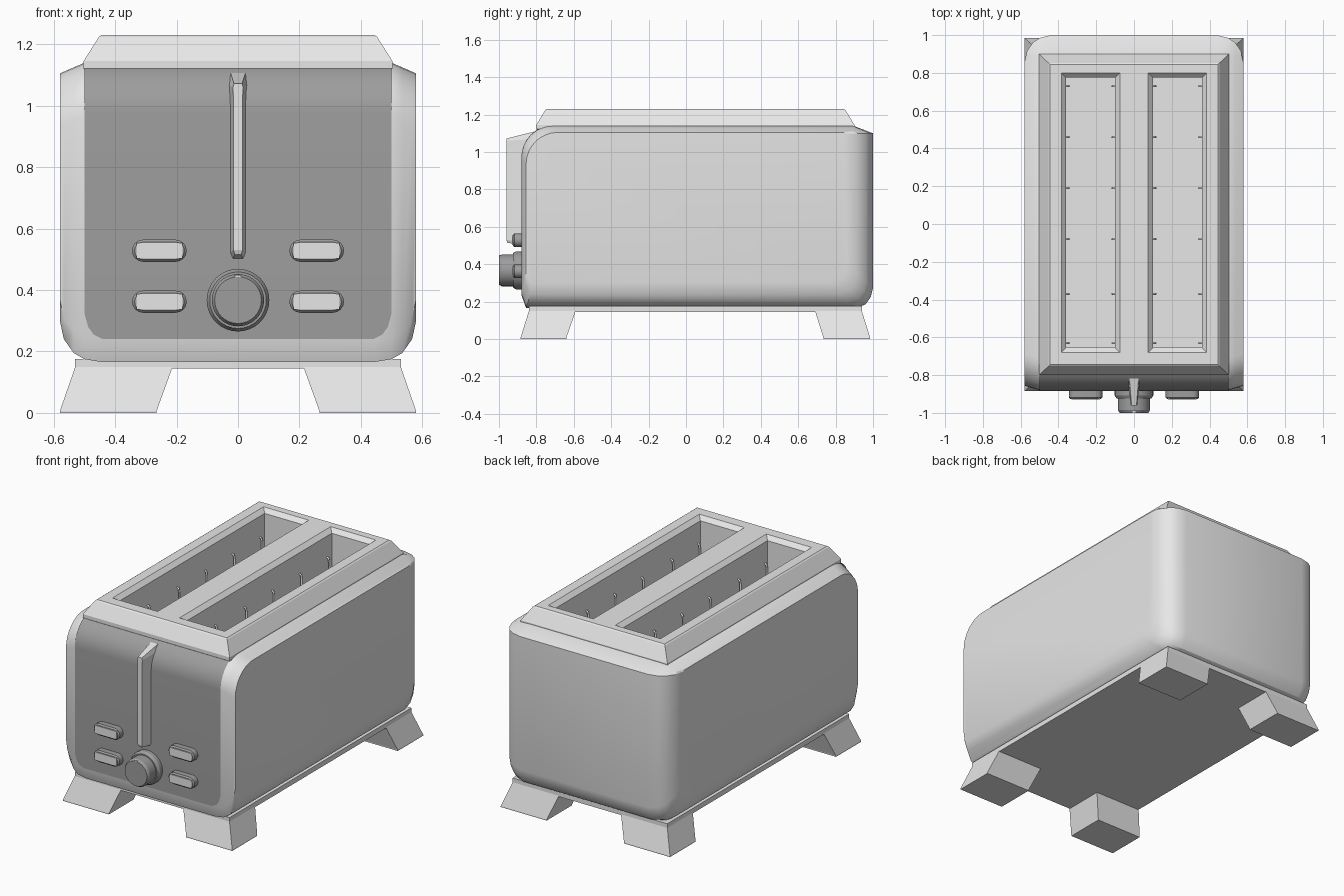
import bpy, bmesh, math

cube = bpy.data.objects.get("Cube")
if cube:
    bpy.data.objects.remove(cube, do_unlink=True)


def material(name, v):
    m = bpy.data.materials.new(name)
    m.use_nodes = True
    m.diffuse_color = (v, v, v, 1)
    m.node_tree.nodes["Principled BSDF"].inputs["Base Color"].default_value = (v, v, v, 1)
    return m


LIGHT = material("light grey", 0.8)
DARK = material("dark grey", 0.34)


def loft(name, rings, mat, smooth=None, closed=True):
    """Skin a list of equal-length rings; closed rings get end caps."""
    bm = bmesh.new()
    rows = [[bm.verts.new(p) for p in r] for r in rings]
    n = len(rows[0])
    for a, b in zip(rows, rows[1:]):
        for i in range(n if closed else n - 1):
            j = (i + 1) % n
            bm.faces.new((a[i], a[j], b[j], b[i]))
    if closed:
        bm.faces.new(rows[0])
        bm.faces.new(rows[-1])
        bmesh.ops.recalc_face_normals(bm, faces=bm.faces)
    me = bpy.data.meshes.new(name)
    bm.to_mesh(me)
    bm.free()
    ob = bpy.data.objects.new(name, me)
    bpy.context.collection.objects.link(ob)
    me.materials.append(mat)
    if smooth:
        shade(ob, smooth)
    return ob


def activate(ob):
    bpy.ops.object.select_all(action='DESELECT')
    ob.select_set(True)
    bpy.context.view_layer.objects.active = ob


def shade(ob, degrees):
    activate(ob)
    bpy.ops.object.shade_smooth_by_angle(angle=math.radians(degrees))


def rect(x0, x1, y0, y1, z):
    return [(x0, y0, z), (x1, y0, z), (x1, y1, z), (x0, y1, z)]


def box(name, x0, x1, y0, y1, z0, z1, mat):
    return loft(name, [rect(x0, x1, y0, y1, z0), rect(x0, x1, y0, y1, z1)], mat)


def pill(cx, cz, hw, r, y, steps=8):
    """Rounded outline facing the front; hw = r gives a circle."""
    pts = []
    for side, start in ((1, -90), (-1, 90)):
        for i in range(steps + 1):
            a = math.radians(start + 180 * i / steps)
            pts.append((cx + side * (hw - r) + r * math.cos(a), y, cz + r * math.sin(a)))
    return pts


def front_arc(yf, zt, r, steps=8):
    """Rounded shoulder from the front face to the top."""
    return [(yf + r - r * math.cos(math.pi / 2 * i / steps),
             zt - r + r * math.sin(math.pi / 2 * i / steps)) for i in range(steps + 1)]


# Body shell: side profiles skinned across the width
def side_profile(x, yf, yb, zb, zt):
    p = [(yf + 0.025, zb), (yf, zb + 0.07)]
    p += front_arc(yf, zt, 0.17)
    p += [(min(0.89, yb - 0.02), zt), (yb, 1.10), (yb, zb + 0.11),
          (yb - 0.012, zb + 0.06), (yb - 0.04, zb + 0.02), (yb - 0.09, zb)]
    return [(x, y, z) for y, z in p]


half = [(0.44, -0.88, 1.0, 0.165, 1.142), (0.50, -0.88, 0.985, 0.175, 1.14),
        (0.535, -0.870, 0.962, 0.195, 1.125), (0.567, -0.86, 0.915, 0.24, 1.111),
        (0.58, -0.855, 0.86, 0.30, 1.105)]
stations = [(-s[0],) + s[1:] for s in reversed(half)] + half
body = loft("body", [side_profile(*s) for s in stations], LIGHT)

# Lid with a thin rim and tapered sides
lid = loft("lid", [rect(-w, w, y0, y1, z) for w, y0, y1, z in (
    (0.49, -0.785, 0.885, 1.11), (0.503, -0.80, 0.90, 1.122), (0.503, -0.80, 0.90, 1.145),
    (0.453, -0.753, 0.853, 1.224), (0.445, -0.745, 0.845, 1.23))], LIGHT)

# Bread slots cut through the lid into the body, with chamfered mouths
for s in (-1, 1):
    cx = 0.23 * s
    cutter = loft("slot_cutter", [rect(cx - h, cx + h, -0.655 - e, 0.775 + e, z) for h, e, z in (
        (0.13, 0, 0.5), (0.13, 0, 1.205), (0.155, 0.025, 1.23), (0.155, 0.025, 1.3))], LIGHT)
    cutter.hide_render = True
    for ob in (body, lid):
        mod = ob.modifiers.new("slot", 'BOOLEAN')
        mod.operation = 'DIFFERENCE'
        mod.solver = 'EXACT'
        mod.object = cutter
        activate(ob)
        bpy.ops.object.modifier_apply(modifier=mod.name)
    bpy.data.objects.remove(cutter, do_unlink=True)
shade(body, 28)

# Guard wires along the slot walls
curve = bpy.data.curves.new("guard_wires", 'CURVE')
curve.dimensions = '3D'
curve.bevel_depth = 0.006
curve.bevel_resolution = 1
for s in (-1, 1):
    for wall in (-1, 1):
        xw = 0.23 * s + 0.13 * wall
        for y in (0.73, 0.46, 0.19, -0.08, -0.37, -0.63):
            sp = curve.splines.new('POLY')
            path = [(0.014, 0.5), (0.014, 1.05), (0.009, 1.07), (-0.005, 1.075)]
            sp.points.add(len(path) - 1)
            for pt, (d, z) in zip(sp.points, path):
                pt.co = (xw - d * wall, y, z, 1)
curve.materials.append(LIGHT)
bpy.context.collection.objects.link(bpy.data.objects.new("guard_wires", curve))

# Dark front panel following the curved shoulder, rounded lower corners
rows = [(-0.884, 0.24, 0.44), (-0.884, 0.255, 0.47), (-0.884, 0.28, 0.488), (-0.884, 0.32, 0.499)]
rows += [(y, z, 0.499) for y, z in front_arc(-0.884, 1.146, 0.174, 12)]
loft("front_panel", [[(-w, y, z), (w, y, z)] for y, z, w in rows], DARK, 30, closed=False)

# Base plate and four splayed feet
box("base_plate", -0.53, 0.53, -0.84, 0.94, 0.145, 0.176, LIGHT)
for sx, side in ((-1, "right"), (1, "left")):
    for end, yb, yt in (("front", (-0.885, -0.64), (-0.84, -0.59)),
                        ("back", (0.735, 0.985), (0.69, 0.94))):
        loft(f"foot_{end}_{side}", [rect(0.265 * sx, 0.58 * sx, *yb, 0),
                                    rect(0.265 * sx, 0.58 * sx, *yb, 0.006),
                                    rect(0.213 * sx, 0.53 * sx, *yt, 0.15),
                                    rect(0.213 * sx, 0.53 * sx, *yt, 0.174)], LIGHT)

# Lever: a tapered fin whose top flares back into the shoulder
loft("lever", [[(-wb, yb, zb), (-wf, yf, zf), (wf, yf, zf), (wb, yb, zb)]
               for wb, yb, zb, wf, yf, zf in (
    (0.018, -0.87, 0.50, 0.010, -0.955, 0.515), (0.026, -0.87, 0.52, 0.015, -0.96, 0.53),
    (0.026, -0.87, 0.98, 0.015, -0.96, 1.03), (0.035, -0.80, 1.07, 0.017, -0.96, 1.06),
    (0.026, -0.80, 1.112, 0.013, -0.96, 1.072))], LIGHT)

# Knob on its collar with a pointer mark
KZ = 0.367
loft("knob_collar", [pill(0, KZ, r, r, y, 16) for r, y in (
    (0.102, -0.87), (0.102, -0.908), (0.092, -0.925), (0.08, -0.925))], DARK, 30)
loft("knob", [pill(0, KZ, r, r, y, 16) for r, y in (
    (0.085, -0.915), (0.085, -0.985), (0.076, -1.0))], DARK, 30)
box("knob_mark", -0.009, 0.009, -1.0, -0.985, KZ + 0.06, KZ + 0.082, LIGHT)

# Four buttons with light faces
for sx, side in ((-1, "right"), (1, "left")):
    for cz, level in ((0.362, "lower"), (0.528, "upper")):
        cx = 0.256 * sx
        loft(f"button_{level}_{side}", [pill(cx, cz, 0.089 - d, 0.036 - d, y) for d, y in (
            (0, -0.87), (0, -0.918), (0.008, -0.926))], DARK, 30)
        box(f"button_face_{level}_{side}", cx - 0.075, cx + 0.075, -0.93, -0.922,
            cz - 0.025, cz + 0.025, LIGHT)
